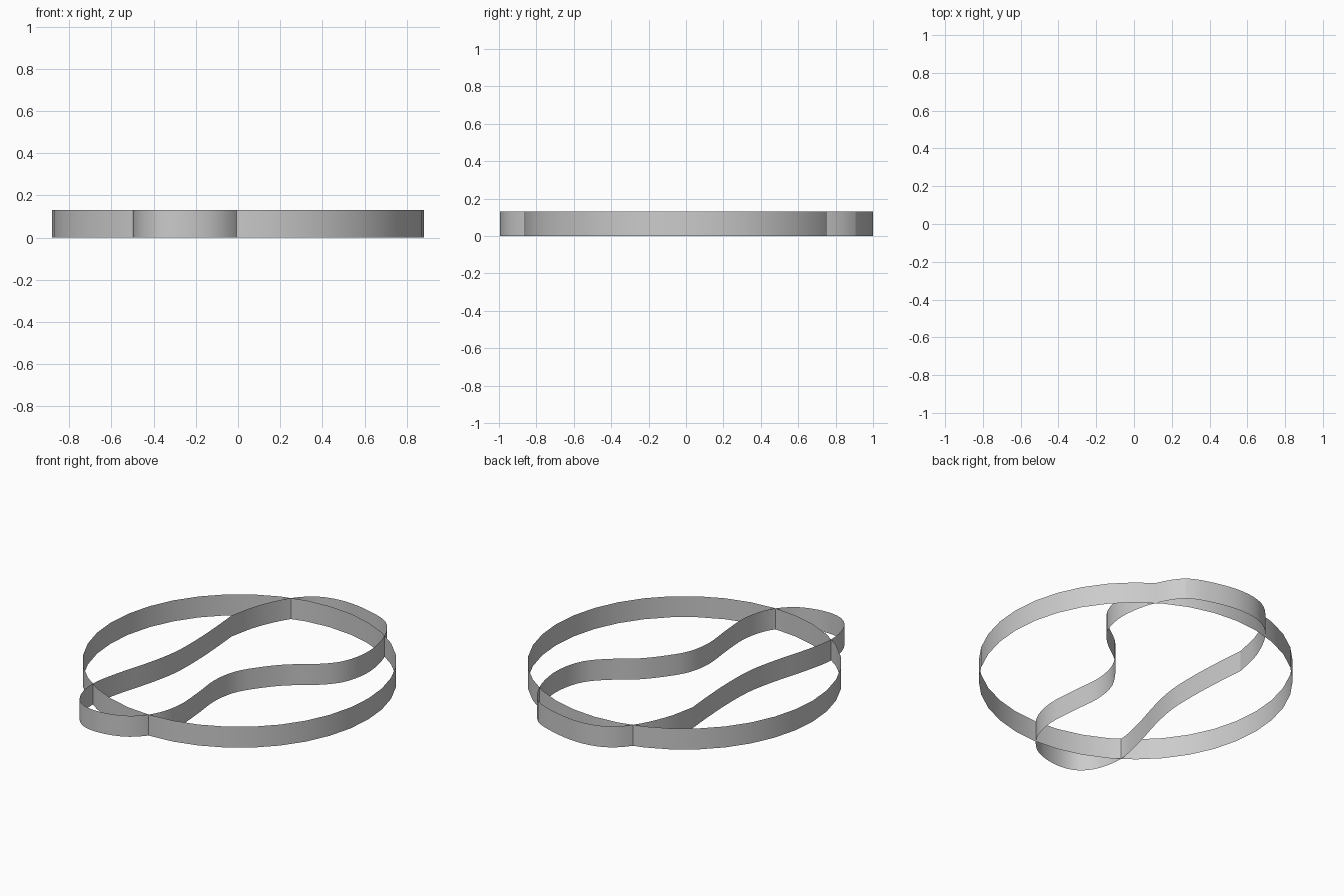
import bpy
import math
from mathutils import Vector

if "Cube" in bpy.data.objects:
    bpy.data.objects.remove(bpy.data.objects["Cube"])

HEIGHT = 0.13


def band(name, outline, angle):
    """Closed upright strip following a counter-clockwise outline."""
    n = len(outline)
    verts = [(p[0], p[1], z) for z in (0, HEIGHT) for p in outline]
    faces = [(i, (i + 1) % n, n + (i + 1) % n, n + i) for i in range(n)]
    mesh = bpy.data.meshes.new(name)
    mesh.from_pydata(verts, [], faces)
    obj = bpy.data.objects.new(name, mesh)
    bpy.context.collection.objects.link(obj)
    bpy.ops.object.select_all(action='DESELECT')
    obj.select_set(True)
    bpy.context.view_layer.objects.active = obj
    bpy.ops.object.shade_smooth_by_angle(angle=math.radians(angle))
    return obj


def smooth_path(points, steps):
    """Catmull-Rom curve from the first point to the last."""
    p = [Vector(q) for q in points]
    p = [2 * p[0] - p[1]] + p + [2 * p[-1] - p[-2]]
    out = []
    for a, b, c, d in zip(p, p[1:], p[2:], p[3:]):
        for k in range(steps):
            t = k / steps
            out.append(0.5 * (2 * b + (c - a) * t
                              + (2 * a - 5 * b + 4 * c - d) * t * t
                              + (3 * b - a - 3 * c + d) * t ** 3))
    return out


# Round band
ring = [(0.882 * math.cos(math.radians(10 * i)),
         0.015 + 0.882 * math.sin(math.radians(10 * i))) for i in range(36)]
band("round_band", ring, 30)

# Wavy band, starting and ending at its one corner
wave = [(-0.38, 0.48), (-0.365, 0.3), (-0.356, 0.1), (-0.362, -0.1),
        (-0.40, -0.29), (-0.465, -0.52), (-0.50, -0.71), (-0.47, -0.87),
        (-0.395, -0.965), (-0.28, -0.995), (-0.14, -0.97), (-0.04, -0.905),
        (0.03, -0.80), (0.063, -0.65), (0.052, -0.46), (0.035, -0.28),
        (0.06, -0.13), (0.13, -0.01), (0.24, 0.118), (0.38, 0.225),
        (0.475, 0.33), (0.518, 0.46), (0.518, 0.60), (0.475, 0.76),
        (0.38, 0.905), (0.22, 0.972), (0.04, 1.0), (-0.12, 0.967),
        (-0.24, 0.86), (-0.335, 0.67), (-0.38, 0.48)]
band("wavy_band", smooth_path(wave, 4), 12)
